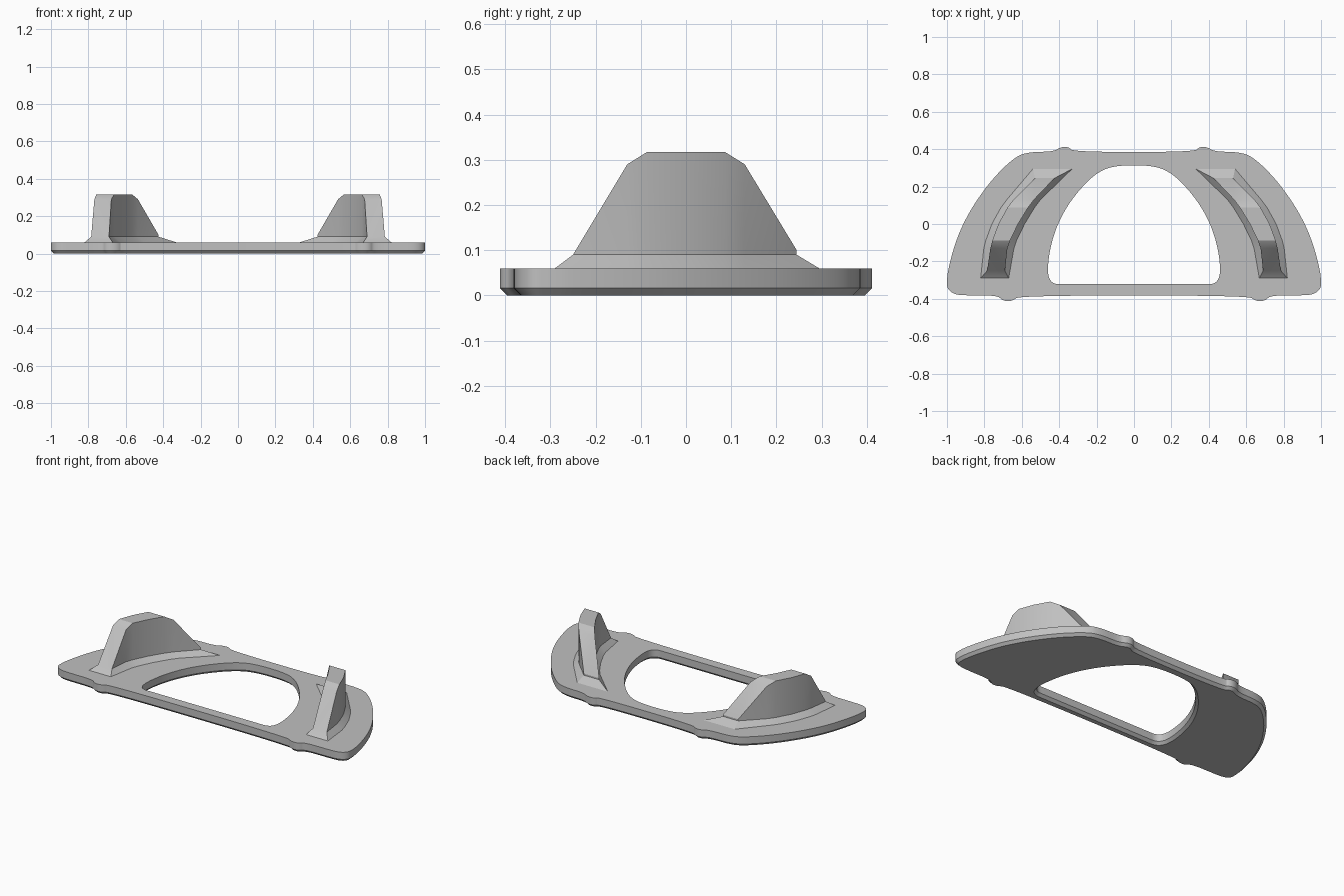
import bpy, bmesh, math
from mathutils import Vector

cube = bpy.data.objects.get("Cube")
if cube:
    bpy.data.objects.remove(cube, do_unlink=True)

grey = bpy.data.materials.new("plain grey")
grey.use_nodes = True
colour = (0.53, 0.53, 0.53, 1)
grey.diffuse_color = colour
grey.node_tree.nodes["Principled BSDF"].inputs["Base Color"].default_value = colour

PLATE_TOP = 0.06
CHAMFER = 0.016


def finish(bm, name):
    bmesh.ops.remove_doubles(bm, verts=bm.verts, dist=0.0005)
    bmesh.ops.recalc_face_normals(bm, faces=bm.faces)
    mesh = bpy.data.meshes.new(name)
    bm.to_mesh(mesh)
    bm.free()
    mesh.materials.append(grey)
    ob = bpy.data.objects.new(name, mesh)
    bpy.context.collection.objects.link(ob)
    bpy.ops.object.select_all(action='DESELECT')
    ob.select_set(True)
    bpy.context.view_layer.objects.active = ob
    bpy.ops.object.shade_smooth_by_angle(angle=math.radians(28))
    return ob


def rounded_loop(half, rounds=3):
    """Mirror a half outline across x = 0 and round it by corner cutting."""
    pts = [Vector(p) for p in half] + [Vector((-x, y)) for x, y in reversed(half)]
    for _ in range(rounds):
        cut = []
        for i, a in enumerate(pts):
            b = pts[(i + 1) % len(pts)]
            cut += [a.lerp(b, 0.25), a.lerp(b, 0.75)]
        pts = cut
    return pts


def shifted(pts, dist):
    """Move a clockwise loop inwards by dist."""
    out = []
    for i, p in enumerate(pts):
        t = (pts[(i + 1) % len(pts)] - pts[i - 1]).normalized()
        out.append(p + Vector((t.y, -t.x)) * dist)
    return out


# Base plate: rounded outline with four small bumps and an arched opening
outline = rounded_loop([
    (0.32, 0.385), (0.35, 0.412), (0.39, 0.412), (0.43, 0.387),
    (0.56, 0.385), (0.635, 0.36), (0.75, 0.25), (0.85, 0.115), (0.92, -0.01),
    (0.965, -0.13), (0.995, -0.25), (1.0, -0.30), (1.0, -0.345),
    (0.96, -0.378), (0.88, -0.382), (0.73, -0.382), (0.70, -0.412),
    (0.65, -0.412), (0.61, -0.382)])
opening = rounded_loop([
    (0.10, 0.314), (0.20, 0.275), (0.30, 0.175), (0.38, 0.06), (0.435, -0.07),
    (0.46, -0.20), (0.46, -0.285), (0.43, -0.322), (0.37, -0.322)])

bm = bmesh.new()
top_edges, bottom_edges = [], []
for pts, inset in ((outline, CHAMFER), (opening, -CHAMFER)):
    rings = []
    for loop, z in ((pts, PLATE_TOP), (pts, CHAMFER), (shifted(pts, inset), 0)):
        rings.append([bm.verts.new((p.x, p.y, z)) for p in loop])
    n = len(pts)
    for upper, lower in zip(rings, rings[1:]):
        for i in range(n):
            j = (i + 1) % n
            bm.faces.new((upper[i], upper[j], lower[j], lower[i]))
    for ring, store in ((rings[0], top_edges), (rings[2], bottom_edges)):
        store += [bm.edges.get((ring[i], ring[(i + 1) % n])) for i in range(n)]
for edges in (top_edges, bottom_edges):
    bmesh.ops.triangle_fill(bm, use_beauty=True, edges=edges)
finish(bm, "base_plate")

# Curved fins: y, inner x, outer x, top z for each section, front to back
sections = [
    (-0.25, 0.69, 0.785, 0.09), (-0.13, 0.677, 0.768, 0.29),
    (-0.087, 0.662, 0.757, 0.317), (0.0, 0.62, 0.725, 0.317),
    (0.087, 0.567, 0.677, 0.317), (0.13, 0.535, 0.645, 0.29),
    (0.245, 0.425, 0.53, 0.10)]
RIM = 0.09
foot_ends = {0: (-0.29, 0.67, 0.82), len(sections) - 1: (0.295, 0.33, 0.54)}


def fin(side, name):
    bm = bmesh.new()
    rows = []
    for i, (y, inner, outer, top) in enumerate(sections):
        fy, fi, fo = foot_ends.get(i, (y, inner - 0.035, outer + 0.035))
        row = [(fi, fy, PLATE_TOP), (inner, y, RIM), (inner, y, top),
               (outer, y, top), (outer, y, RIM), (fo, fy, PLATE_TOP)]
        rows.append([bm.verts.new((side * x, yy, z)) for x, yy, z in row])
    # Side, top and under faces between neighbouring sections
    for a, b in zip(rows, rows[1:]):
        for k in range(6):
            m = (k + 1) % 6
            bm.faces.new((a[k], a[m], b[m], b[k]))
    # Sloping foot at each end
    for row in (rows[0], rows[-1]):
        bm.faces.new((row[0], row[1], row[4], row[5]))
        bm.faces.new(row[1:5])
    bmesh.ops.remove_doubles(bm, verts=bm.verts, dist=0.0005)
    bmesh.ops.dissolve_degenerate(bm, dist=0.0005, edges=bm.edges)
    finish(bm, name)


fin(1, "left_fin")
fin(-1, "right_fin")
